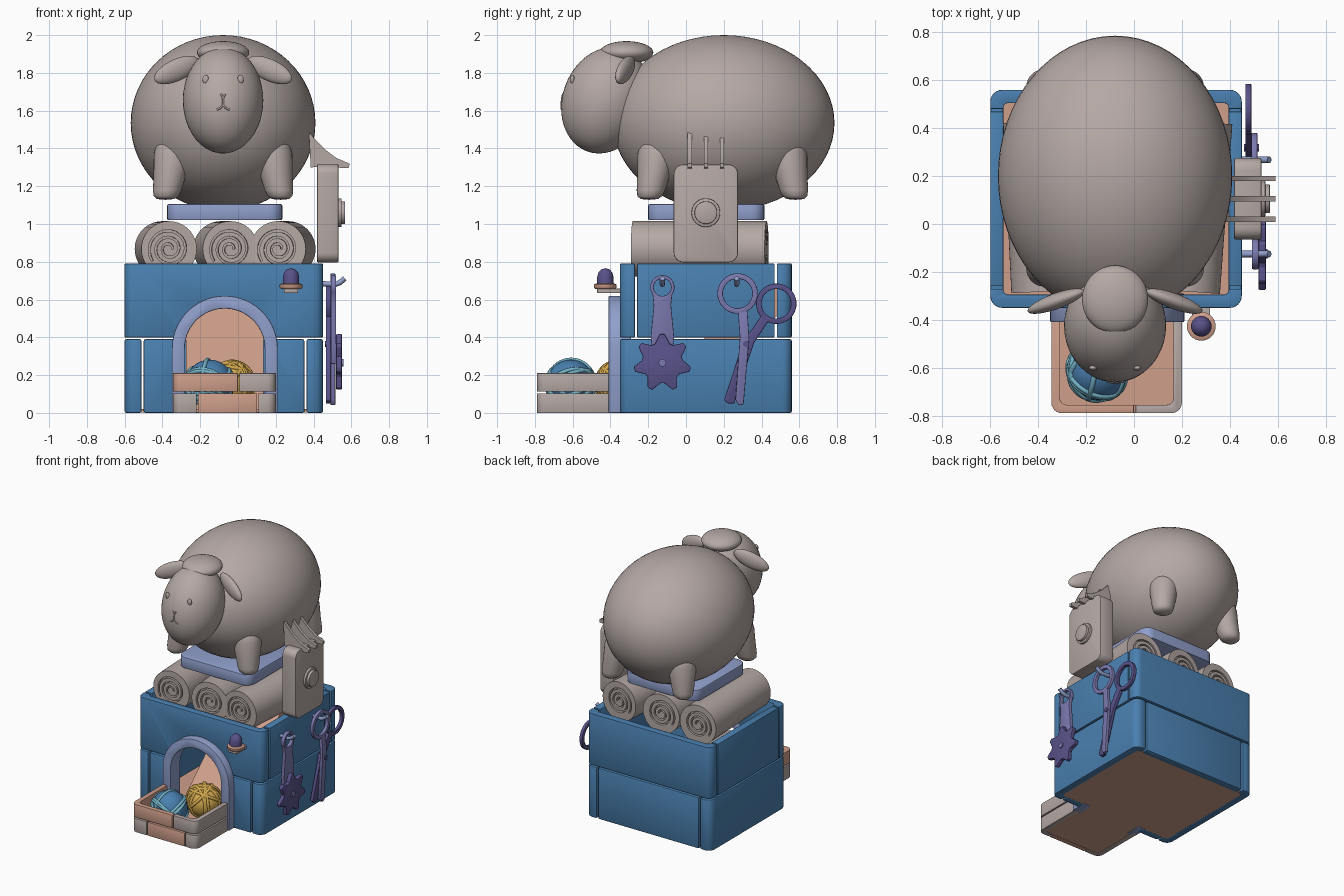
import bpy, bmesh, math, random
from mathutils import Vector, Matrix

if "Cube" in bpy.data.objects:
    bpy.data.objects.remove(bpy.data.objects["Cube"])
random.seed(4)
pi = math.pi

def material(name, hexa):
    m = bpy.data.materials.new(name)
    c = [int(hexa[i:i + 2], 16) / 255 for i in (0, 2, 4)]
    m.diffuse_color = [((v + .055) / 1.055) ** 2.4 if v > .04 else v / 12.92 for v in c] + [1]
    m.use_nodes = True
    m.node_tree.nodes["Principled BSDF"].inputs["Base Color"].default_value = m.diffuse_color
    return m

GREY = material("warm grey", "B4A8A4")
BLUE = material("block blue", "4A80B0")
LAV = material("lavender", "909FCB")
MID = material("soft purple", "7C7AB0")
DARK = material("dark purple", "59528A")
TAN = material("peach tan", "CF9F8B")
TEAL = material("light teal", "74B4C8")
GOLD = material("gold yarn", "D6AB4E")

def add(name, bm, mat):
    bmesh.ops.recalc_face_normals(bm, faces=bm.faces)
    me = bpy.data.meshes.new(name)
    bm.to_mesh(me)
    bm.free()
    me.materials.append(mat)
    o = bpy.data.objects.new(name, me)
    bpy.context.collection.objects.link(o)
    return o

def finish(o, bevel=0, cutters=(), angle=35):
    bpy.ops.object.select_all(action='DESELECT')
    bpy.context.view_layer.objects.active = o
    o.select_set(True)
    for c in cutters:
        m = o.modifiers.new("cut", 'BOOLEAN')
        m.object, m.operation, m.solver = c, 'DIFFERENCE', 'EXACT'
        bpy.ops.object.modifier_apply(modifier=m.name)
    if bevel:
        m = o.modifiers.new("bevel", 'BEVEL')
        m.width, m.segments, m.limit_method, m.angle_limit = bevel, 2, 'ANGLE', math.radians(40)
        bpy.ops.object.modifier_apply(modifier=m.name)
    bpy.ops.object.shade_smooth_by_angle(angle=math.radians(angle))
    for c in cutters:
        bpy.data.objects.remove(c)
    return o

def raw(name, pts, axis, a, b, mat):
    """Polygon extruded along an axis from a to b."""
    to3 = {'x': lambda u, v, w: (w, u, v), 'y': lambda u, v, w: (u, w, v), 'z': lambda u, v, w: (u, v, w)}[axis]
    bm = bmesh.new()
    lo, hi = [[bm.verts.new(to3(u, v, w)) for u, v in pts] for w in (a, b)]
    bm.faces.new(lo)
    bm.faces.new(hi)
    for i in range(len(pts)):
        j = (i + 1) % len(pts)
        bm.faces.new((lo[i], lo[j], hi[j], hi[i]))
    return add(name, bm, mat)

def prism(name, pts, axis, a, b, mat, bevel=0, holes=()):
    cut = [raw("cutter", h, axis, a - .1, b + .1, mat) for h in holes]
    return finish(raw(name, pts, axis, a, b, mat), bevel, cut)

def arc(cx, cy, r, a0=0, a1=360, n=40):
    full = a1 - a0 == 360
    t = [math.radians(a0 + (a1 - a0) * i / (n if full else n - 1)) for i in range(n)]
    return [(cx + r * math.cos(k), cy + r * math.sin(k)) for k in t]

def rrect(x0, x1, y0, y1, r=0):
    if not r:
        return [(x0, y0), (x1, y0), (x1, y1), (x0, y1)]
    return (arc(x1 - r, y1 - r, r, 0, 90, 7) + arc(x0 + r, y1 - r, r, 90, 180, 7)
            + arc(x0 + r, y0 + r, r, 180, 270, 7) + arc(x1 - r, y0 + r, r, 270, 360, 7))

def box(x0, x1, y0, y1, z0, z1):
    return raw("cutter", rrect(x0, x1, y0, y1), 'z', z0, z1, BLUE)

def ball(name, loc, rad, mat, rot=None, seg=48):
    bm = bmesh.new()
    bmesh.ops.create_uvsphere(bm, u_segments=seg, v_segments=seg // 2, radius=1)
    bm.transform(Matrix.Translation(loc) @ (rot or Matrix()) @ Matrix.Diagonal((*rad, 1)))
    return finish(add(name, bm, mat), angle=180)

def lathe(name, prof, loc, mat, lean=(0, 0)):
    bm = bmesh.new()
    vs = [bm.verts.new((r, 0, z)) for r, z in prof]
    es = [bm.edges.new(p) for p in zip(vs, vs[1:])]
    bmesh.ops.spin(bm, geom=vs + es, axis=(0, 0, 1), cent=(0, 0, 0), steps=32, angle=2 * pi)
    bmesh.ops.remove_doubles(bm, verts=bm.verts, dist=1e-5)
    for v in bm.verts:
        v.co += Vector((lean[0] * v.co.z, lean[1] * v.co.z, 0)) + Vector(loc)
    return finish(add(name, bm, mat), angle=50)

def tube(name, pts, r, mat):
    cu = bpy.data.curves.new(name, 'CURVE')
    cu.dimensions, cu.bevel_depth, cu.bevel_resolution, cu.use_fill_caps = '3D', r, 2, True
    s = cu.splines.new('POLY')
    s.points.add(len(pts) - 1)
    for p, q in zip(s.points, pts):
        p.co = (*q, 1)
    cu.materials.append(mat)
    bpy.context.collection.objects.link(bpy.data.objects.new(name, cu))

# Block house: two hollow tiers split by narrow gaps, arch opening in front
CX = -.07
def arch(r, z0):
    return [(CX + r, z0)] + arc(CX, .34, r, 0, 180, 28) + [(CX - r, z0)]
for name, z0, z1 in (("lower_walls", 0, .39), ("upper_walls", .4, .79)):
    cut = [raw("cutter", rrect(-.545, .395, -.295, .505, .02), 'z', z0 - .1, z1 + .1, BLUE),
           raw("cutter", arch(.24, -.2), 'y', -.5, -.2, BLUE)]
    if z0 == 0:
        cut += [box(x - .006, x + .006, -1, 1, -1, 1) for x in (-.505, .357)]
    else:
        cut += [box(-1, 1, y - .006, y + .006, 0, 1) for y in (-.265, .475)]
    finish(raw(name, rrect(-.6, .45, -.35, .56, .05), 'z', z0, z1, BLUE), .009, cut)
prism("arch_frame", arch(.28, 0) + arch(.212, 0)[::-1], 'y', -.41, -.29, LAV, .006)
prism("house_floor", rrect(-.56, .41, -.31, .52), 'z', .003, .02, TAN)
prism("basket_floor", rrect(-.325, .18, -.77, -.3, .03), 'z', .003, .021, TAN)
prism("ramp", [(-.3, .02), (-.04, .02), (.5, .53), (.5, .66), (.38, .66)], 'x', -.275, .135, TAN)

# Front basket: two U-shaped courses in alternating colours
def course(name, z0, z1, splits, is_tan):
    cut = [raw("cutter", rrect(-.31, .165, -.755, -.1, .03), 'z', -.1, .4, TAN)]
    cut += [box(x - .004, x + .004, -.9, -.6, -.1, .4) for x in splits]
    o = finish(raw(name, rrect(-.345, .2, -.79, -.36, .045), 'z', z0, z1, GREY), .006, cut)
    o.data.materials.append(TAN)
    for f in o.data.polygons:
        f.material_index = int(is_tan(f.center))
course("basket_lower", 0, .102, (-.215, .105), lambda c: -.215 < c.x < .105 and c.y < -.7)
course("basket_upper", .112, .21, (.003,), lambda c: c.x < .003)

# Yarn balls with wound strands
def yarn(name, loc, r, mat, strand):
    ball(name, loc, (r, r, r), mat, seg=32)
    for i in range(9):
        rot = Matrix.Rotation(random.uniform(0, 2 * pi), 4, 'Z') @ Matrix.Rotation(random.uniform(.3, 2.8), 4, 'X')
        off = random.uniform(-.35, .35) * r
        bpy.ops.mesh.primitive_torus_add(major_radius=math.sqrt(r * r - off * off), minor_radius=.011,
                                         major_segments=40, minor_segments=8)
        o = bpy.context.object
        o.name = name + "_strand"
        o.data.transform(Matrix.Translation(loc) @ rot @ Matrix.Translation((0, 0, off)))
        o.data.materials.append(strand)
        finish(o, angle=180)
yarn("blue_yarn", (-.15, -.61, .155), .127, BLUE, TEAL)
yarn("gold_yarn", (-.035, -.36, .152), .12, GOLD, GOLD)

# Fleece rolls with a spiral groove in both ends
L = .355
turns = [(k / 70, 2 * pi * 2.6 * k / 70) for k in range(71)]
def side(d):
    return [((.018 + .09 * t + d) * math.cos(a), (.018 + .09 * t + d) * math.sin(a)) for t, a in turns]
spiral = side(.006) + side(-.006)[::-1]
roll = finish(raw("fleece_roll", arc(0, 0, .147, n=56), 'y', -L, L, GREY), 0,
              [raw("cutter", spiral, 'y', s * L - .03, s * L + .03, GREY) for s in (-1, 1)])
for i, (front, back) in enumerate(((-.365, -.4), (-.04, -.09), (.212, .264))):
    o = roll if i == 0 else roll.copy()
    if i:
        bpy.context.collection.objects.link(o)
    o.location = ((front + back) / 2, .073, .868)
    o.rotation_euler.z = -math.atan2(back - front, 2 * L)

# Cushion under the sheep
prism("cushion", rrect(-.375, .235, -.2, .415, .07), 'z', 1.02, 1.105, LAV, .008)

# Sheep
SX = -.079
ball("sheep_body", (SX, .2, 1.535), (.489, .586, .465), GREY, seg=64)
leg = [(0, 0), (.045, .004), (.066, .02), (.075, .05), (.088, .14), (.105, .24), (.1, .32), (0, .38)]
for sx in (-1, 1):
    for y, s in ((-.195, 1), (.58, -1)):
        lathe("sheep_leg", leg, (SX + sx * .305, y, 1.128), GREY, (-sx * .18, s * .18))
HC, HR = Vector((SX, -.425, 1.655)), Vector((.213, .228, .288))
tilt = Matrix.Rotation(math.radians(-20), 4, 'X')
ball("sheep_head", HC, HR, GREY, tilt)
ball("wool_cap", (SX, -.315, 1.908), (.138, .142, .06), GREY)

def on_face(x, z):
    """Front point of the head at x, z."""
    inv = tilt.inverted()
    o, d = inv @ (Vector((x, -2, z)) - HC), inv @ Vector((0, 1, 0))
    o, d = (Vector([p / q for p, q in zip(v, HR)]) for v in (o, d))
    a, b, c = d.dot(d), o.dot(d), o.dot(o) - 1
    return Vector((x, -2 + (-b - math.sqrt(max(b * b - a * c, 0))) / a, z))

for s in (-1, 1):
    axis = Vector((s * .22, -.08, -.1)).normalized()
    up = (Vector((0, 0, 1)) - axis * axis.z).normalized()
    rot = Matrix((axis, up.cross(axis), up)).transposed().to_4x4()
    ball("sheep_ear", (SX + s * .246, -.322, 1.815), (.135, .033, .058), GREY, rot, 32)
    ball("sheep_eye", on_face(SX + s * .092, 1.765), (.017, .011, .024), GREY, seg=20)
    tube("sheep_mouth", [on_face(SX, 1.63), on_face(SX + s * .016, 1.612), on_face(SX + s * .034, 1.606)], .005, GREY)
    tube("sheep_nose", [on_face(SX, 1.665), on_face(SX + s * .012, 1.69)], .005, GREY)
tube("sheep_lip", [on_face(SX, 1.665), on_face(SX, 1.63)], .005, GREY)

# Carding box on the right with knob and three curved tines
prism("carder_box", rrect(-.065, .275, .797, 1.315, .05), 'x', .418, .532, GREY, .006)
prism("carder_knob_base", arc(.105, 1.06, .076), 'x', .52, .548, GREY, .004)
prism("carder_knob", arc(.105, 1.06, .06), 'x', .54, .567, GREY, .004)
tine = [(.385, 1.30), (.375, 1.49), (.41, 1.445), (.46, 1.395), (.52, 1.35), (.59, 1.32),
        (.588, 1.298), (.55, 1.295), (.51, 1.305)]
for y in (.02, .105, .19):
    prism("carder_tine", tine, 'y', y - .011, y + .011, GREY)

# Hooks and hanging tools on the right wall
for y in (-.125, .268):
    tube("wall_hook", [(.43, y, .685), (.515, y, .68), (.54, y, .69), (.565, y, .712)], .014, LAV)
gy = -.125
prism("cutter_handle", arc(gy, .665, .064, -35, 215, 28) + [(gy - .046, .57), (gy - .062, .4), (gy - .045, .26),
      (gy + .045, .26), (gy + .062, .4), (gy + .046, .57)], 'x', .492, .52, MID, .004, [arc(gy, .665, .046)])
star = []
for k in range(7):
    a = 90 + k * 360 / 7
    star += arc(gy, .265, .152, a - 5, a + 5, 3) + arc(gy, .265, .108, a + 21, a + 31, 3)
prism("cutter_wheel", star, 'x', .52, .55, DARK, .004)
prism("cutter_pin", arc(gy, .265, .02, n=20), 'x', .55, .558, MID)
for name, y, z, x, mat, blade in (
        ("front_shear", .273, .632, .49, MID,
         [(.275, .535), (.325, .54), (.335, .4), (.305, .045), (.28, .04), (.262, .07), (.285, .4)]),
        ("rear_shear", .478, .578, .465, DARK,
         [(.405, .525), (.438, .487), (.36, .37), (.255, .05), (.222, .05), (.202, .07), (.3, .37)])):
    prism(name + "_ring", arc(y, z, .107), 'x', x, x + .025, mat, .004, [arc(y, z, .078)])
    prism(name + "_blade", blade, 'x', x, x + .025, mat, .004)
prism("shear_pivot", arc(.318, .365, .016, n=20), 'x', .46, .522, DARK)

# Bell on a bracket at the front
prism("bell_bracket", rrect(.243, .318, -.47, -.34), 'z', .635, .658, GREY, .003)
lathe("bell_base", [(0, 0), (.052, 0), (.06, .008), (.06, .024), (.05, .03), (0, .03)], (.281, -.427, .655), TAN)
lathe("bell_dome", [(.043, 0), (.043, .04), (.037, .063), (.022, .08), (0, .086)], (.281, -.427, .68), DARK)
